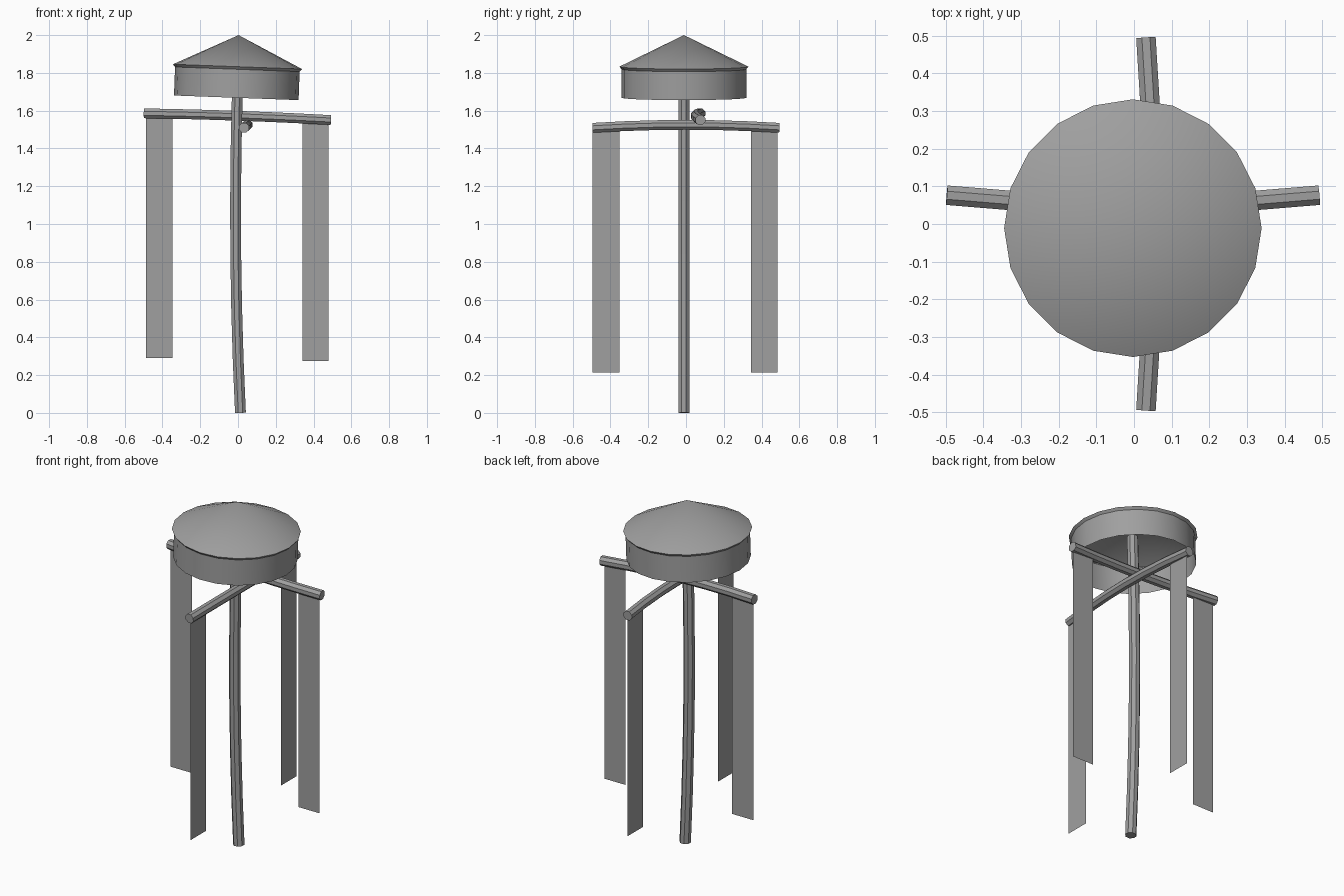
import bpy, bmesh, math
from mathutils import Vector, Matrix

cube = bpy.data.objects.get("Cube")
if cube:
    bpy.data.objects.remove(cube, do_unlink=True)

grey = bpy.data.materials.new("plain grey")
grey.use_nodes = True
colour = (0.35, 0.35, 0.35, 1)
grey.diffuse_color = colour
grey.node_tree.nodes["Principled BSDF"].inputs["Base Color"].default_value = colour


def finish(name, bm, normals=True):
    if normals:
        bmesh.ops.recalc_face_normals(bm, faces=bm.faces)
    mesh = bpy.data.meshes.new(name)
    bm.to_mesh(mesh)
    bm.free()
    mesh.materials.append(grey)
    obj = bpy.data.objects.new(name, mesh)
    bpy.context.collection.objects.link(obj)
    return obj


def bridge(bm, a, b):
    for i in range(len(a)):
        j = (i + 1) % len(a)
        bm.faces.new((a[i], a[j], b[j], b[i]))


def tube(name, path, radius, sides=8):
    """Capped faceted rod whose rings follow the path direction."""
    bm = bmesh.new()
    path = [Vector(p) for p in path]
    main = (path[-1] - path[0]).normalized()
    up = Vector((0, 1, 0)) if abs(main.z) > 0.7 else Vector((0, 0, 1))
    rings = []
    for i, p in enumerate(path):
        d = (path[min(i + 1, len(path) - 1)] - path[max(i - 1, 0)]).normalized()
        u = d.cross(up).normalized()
        v = d.cross(u)
        angles = [math.tau * (k + 0.5) / sides for k in range(sides)]
        rings.append([bm.verts.new(p + radius * (u * math.cos(t) + v * math.sin(t)))
                      for t in angles])
    for a, b in zip(rings, rings[1:]):
        bridge(bm, a, b)
    bm.faces.new(rings[0])
    bm.faces.new(rings[-1])
    return finish(name, bm)


def banner(name, start, end, top, bottom):
    """Single thin sheet of cloth."""
    bm = bmesh.new()
    corners = [(*start, bottom), (*end, bottom), (*end, top), (*start, top)]
    bm.faces.new([bm.verts.new(c) for c in corners])
    return finish(name, bm, normals=False)


# Bent centre pole
heights = [0, 0.28, 0.56, 0.84, 1.12, 1.4, 1.62, 1.83]
tube("pole", [(-0.013 + 0.026 * ((z - 1.05) / 1.05) ** 2, -0.011, z)
              for z in heights], 0.031)

# Two bowed crossbars
steps = [-0.494 + 0.988 * i / 6 for i in range(7)]
tube("side_crossbar", [(t - 0.003, 0.052 + 0.1 * t * t, 1.573 - 0.036 * t - 0.02 * t * t)
                       for t in steps], 0.028)
tube("front_back_crossbar", [(0.05 - 0.075 * t * t, t, 1.525 - 0.065 * t * t)
                             for t in steps], 0.028)

# Four hanging banners
banner("right_banner", (-0.487, 0.07), (-0.348, 0.07), 1.575, 0.29)
banner("left_banner", (0.342, 0.07), (0.479, 0.07), 1.55, 0.275)
banner("front_banner", (0.038, -0.495), (0.038, -0.352), 1.51, 0.215)
banner("back_banner", (0.038, 0.344), (0.038, 0.484), 1.51, 0.215)

# Open-bottomed canopy: pointed roof, narrow lip, skirt
bm = bmesh.new()
sides = 20
profile = [(0.342, 0), (0.33, -0.014), (0.33, -0.165)]
rings = [[bm.verts.new((r * math.cos(math.tau * k / sides),
                        r * math.sin(math.tau * k / sides), z))
          for k in range(sides)] for r, z in profile]
for a, b in zip(rings, rings[1:]):
    bridge(bm, a, b)
apex = bm.verts.new((0, 0, 0.167))
for k in range(sides):
    bm.faces.new((rings[0][k], rings[0][(k + 1) % sides], apex))
bmesh.ops.transform(bm, verts=bm.verts, matrix=Matrix.Translation((-0.003, -0.011, 1.833))
                    @ Matrix.Rotation(0.037, 4, "Y"))
canopy = finish("canopy", bm)
bpy.ops.object.select_all(action="DESELECT")
canopy.select_set(True)
bpy.context.view_layer.objects.active = canopy
bpy.ops.object.shade_smooth_by_angle(angle=math.radians(30))
